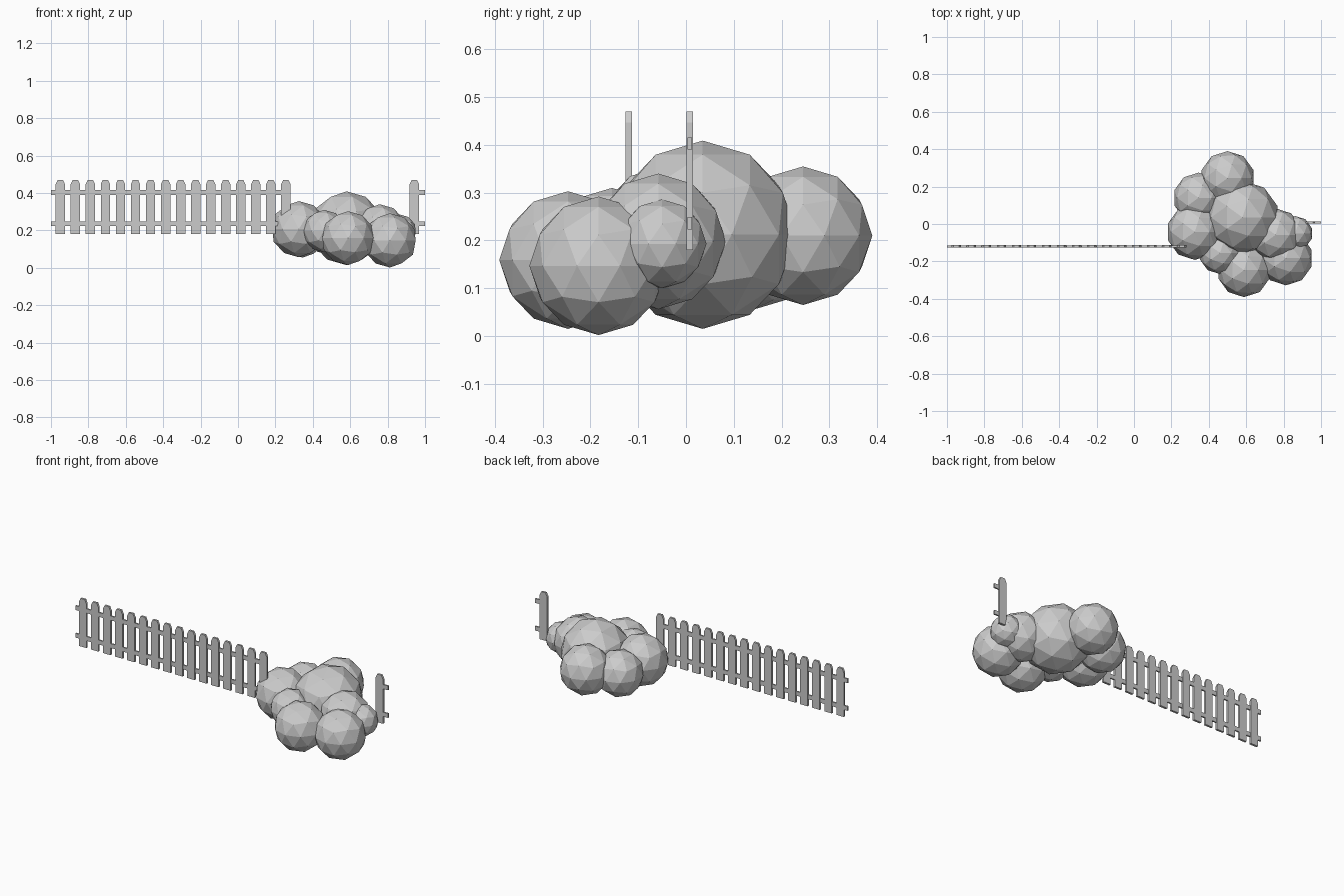
import bpy, bmesh
from mathutils import Matrix, Vector

if "Cube" in bpy.data.objects:
    bpy.data.objects.remove(bpy.data.objects["Cube"])


def finish(bm, name):
    mesh = bpy.data.meshes.new(name)
    bmesh.ops.recalc_face_normals(bm, faces=bm.faces[:])
    bm.to_mesh(mesh)
    bm.free()
    obj = bpy.data.objects.new(name, mesh)
    bpy.context.collection.objects.link(obj)
    return obj


def add_box(bm, x0, x1, y, depth, z0, z1):
    size = Matrix.Diagonal((x1 - x0, depth, z1 - z0, 1))
    place = Matrix.Translation(Vector(((x0 + x1) / 2, y, (z0 + z1) / 2)))
    bmesh.ops.create_cube(bm, size=1, matrix=place @ size)


# Picket outline with clipped top corners (x offset, z)
PICKET = [(-.025, .18), (.025, .18), (.025, .447), (.014, .47), (-.014, .47), (-.025, .447)]


def add_picket(bm, x, y, depth=.013):
    front = [bm.verts.new((x + px, y - depth / 2, z)) for px, z in PICKET]
    back = [bm.verts.new((x + px, y + depth / 2, z)) for px, z in PICKET]
    bm.faces.new(front)
    bm.faces.new(back[::-1])
    n = len(PICKET)
    for i in range(n):
        j = (i + 1) % n
        bm.faces.new((front[j], front[i], back[i], back[j]))


def fence(name, first_x, count, y, rail_x0, rail_x1):
    bm = bmesh.new()
    for i in range(count):
        add_picket(bm, first_x + i * .0804, y)
    finish(bm, name + "_pickets")
    bm = bmesh.new()
    for z in (.223, .39):
        add_box(bm, rail_x0, rail_x1, y, .009, z, z + .026)
    finish(bm, name + "_rails")


# Fence on both sides of the bush
fence("left_fence", -.95, 16, -.12, -1.0, .275)
fence("right_fence", .943, 1, .008, .925, 1.0)

# Bush: overlapping low-poly balls (x, y, z, radius)
BALLS = [
    (.58, .035, .212, .197), (.50, .245, .21, .145), (.345, .14, .19, .135),
    (.325, -.042, .207, .15), (.588, -.247, .159, .144), (.812, -.183, .147, .145),
    (.757, -.058, .198, .142), (.862, -.05, .193, .093), (.46, -.155, .197, .113),
]
for i, (x, y, z, r) in enumerate(BALLS):
    bm = bmesh.new()
    bmesh.ops.create_icosphere(bm, subdivisions=2, radius=r,
                               matrix=Matrix.Translation((x, y, z)))
    finish(bm, f"bush_clump_{i + 1}")
